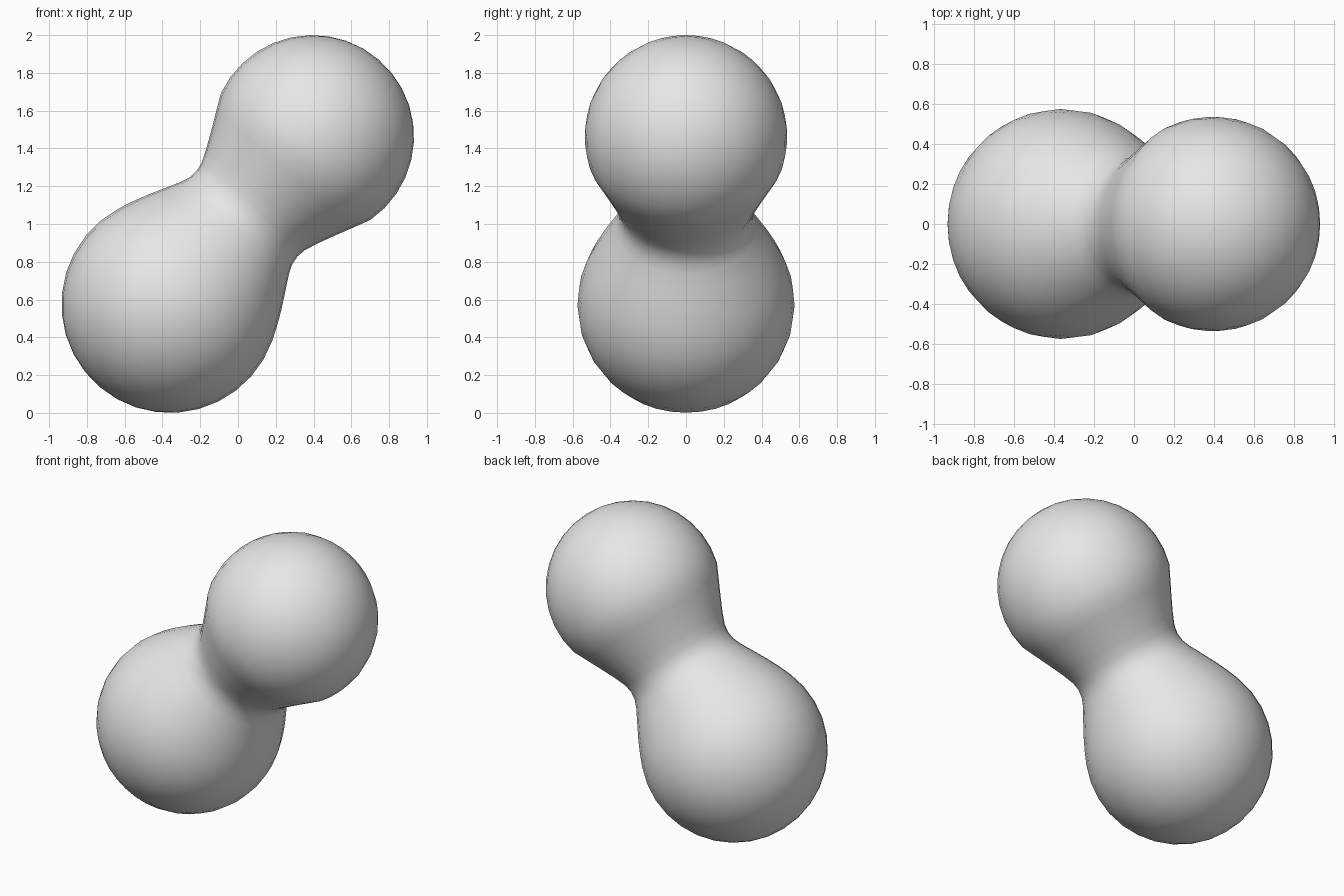
import bpy, bmesh, math
from mathutils import Vector

cube = bpy.data.objects.get("Cube")
if cube:
    bpy.data.objects.remove(cube, do_unlink=True)

# Centres and radii of the two lobes
LOW, LOW_R = Vector((-0.36, 0, 0.575)), 0.575
HIGH, HIGH_R = Vector((0.395, 0, 1.463)), 0.537
LENGTH = (HIGH - LOW).length
SEGMENTS = 32

grey = bpy.data.materials.new("plain grey")
grey.use_nodes = True
colour = (0.8, 0.8, 0.8, 1)
grey.diffuse_color = colour
grey.node_tree.nodes["Principled BSDF"].inputs["Base Color"].default_value = colour


def arc(centre, radius, start, end, steps):
    """Points (along axis, distance from axis) on a circular arc."""
    for i in range(steps + 1):
        a = math.radians(start + (end - start) * i / steps)
        yield centre + radius * math.cos(a), radius * math.sin(a)


# Profile: lower lobe, smooth neck, upper lobe
neck = [(0.28, 0.506), (0.36, 0.468), (0.44, 0.425), (0.53, 0.376), (0.58, 0.356),
        (0.63, 0.35), (0.68, 0.358), (0.75, 0.386), (0.85, 0.433), (0.94, 0.477)]
profile = list(arc(0, LOW_R, 180, 69, 10)) + neck + list(arc(LENGTH, HIGH_R, 105, 0, 10))

# Turn the profile around the slanted axis
bm = bmesh.new()
verts = [bm.verts.new((r, 0, t)) for t, r in profile]
edges = [bm.edges.new(pair) for pair in zip(verts, verts[1:])]
bmesh.ops.spin(bm, geom=verts + edges, cent=(0, 0, 0), axis=(0, 0, 1),
               angle=math.tau, steps=SEGMENTS, use_duplicate=False)
bmesh.ops.remove_doubles(bm, verts=bm.verts, dist=0.001)
bmesh.ops.recalc_face_normals(bm, faces=bm.faces)
for face in bm.faces:
    face.smooth = True

mesh = bpy.data.meshes.new("blended_lobes")
bm.to_mesh(mesh)
bm.free()
mesh.materials.append(grey)

body = bpy.data.objects.new("blended_lobes", mesh)
body.location = LOW
body.rotation_euler = (0, math.atan2(HIGH.x - LOW.x, HIGH.z - LOW.z), 0)
bpy.context.collection.objects.link(body)
